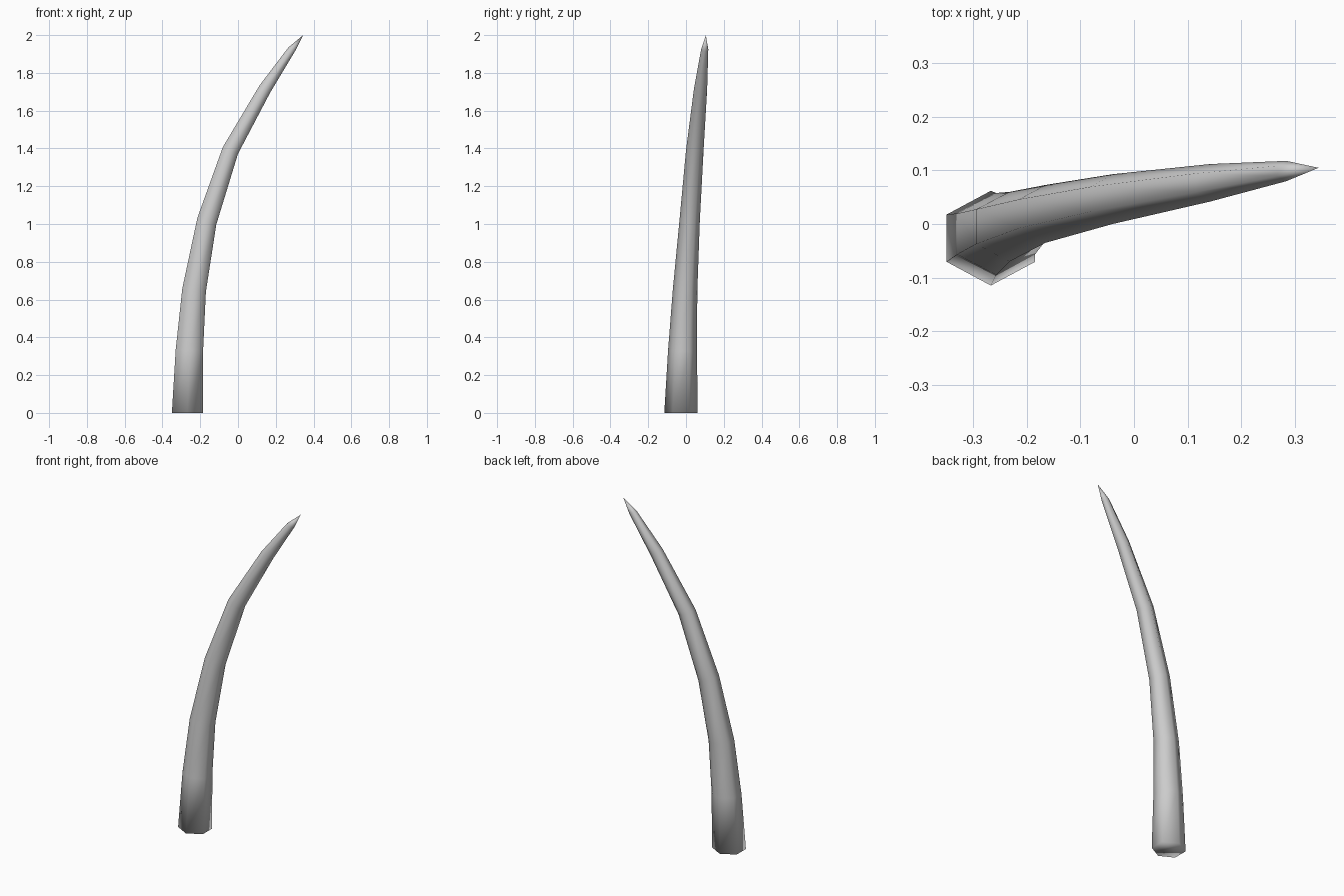
import bpy, bmesh
from math import sin, cos, pi

cube = bpy.data.objects.get("Cube")
if cube:
    bpy.data.objects.remove(cube, do_unlink=True)

# Plain grey surface
grey = bpy.data.materials.new("grey")
grey.use_nodes = True
grey.diffuse_color = (0.6, 0.6, 0.6, 1)
grey.node_tree.nodes["Principled BSDF"].inputs["Base Color"].default_value = (0.6, 0.6, 0.6, 1)

# Cross-sections: x min, x max, y min, y max, z, rise from centre to the -x side
rings = [
    (-0.35, -0.185, -0.115, 0.062, 0.0, 0.0),
    (-0.33, -0.185, -0.095, 0.058, 0.33, 0.003),
    (-0.295, -0.17, -0.07, 0.06, 0.65, 0.008),
    (-0.215, -0.115, -0.035, 0.073, 1.015, 0.018),
    (-0.08, 0.0, 0.0, 0.093, 1.39, 0.018),
    (0.115, 0.17, 0.042, 0.112, 1.715, 0.02),
    (0.267, 0.302, 0.08, 0.118, 1.925, 0.01),
]
tip = (0.345, 0.105, 2.0)
SIDES = 6

# Curved, tapering horn with a closed base
bm = bmesh.new()
loops = []
for x0, x1, y0, y1, z, rise in rings:
    loop = []
    for i in range(SIDES):
        a = pi / 2 + 2 * pi * i / SIDES
        side = cos(a) / cos(pi / SIDES)
        loop.append(bm.verts.new(((x0 + x1) / 2 + side * (x1 - x0) / 2,
                                  (y0 + y1) / 2 + sin(a) * (y1 - y0) / 2,
                                  z - side * rise)))
    loops.append(loop)
for low, high in zip(loops, loops[1:]):
    for i in range(SIDES):
        j = (i + 1) % SIDES
        bm.faces.new((low[i], low[j], high[j], high[i]))
point = bm.verts.new(tip)
for i in range(SIDES):
    bm.faces.new((loops[-1][i], loops[-1][(i + 1) % SIDES], point))
bm.faces.new(loops[0][::-1])
bmesh.ops.recalc_face_normals(bm, faces=bm.faces)
for face in bm.faces:
    face.smooth = True

mesh = bpy.data.meshes.new("horn")
bm.to_mesh(mesh)
bm.free()
mesh.materials.append(grey)
horn = bpy.data.objects.new("horn", mesh)
bpy.context.collection.objects.link(horn)
